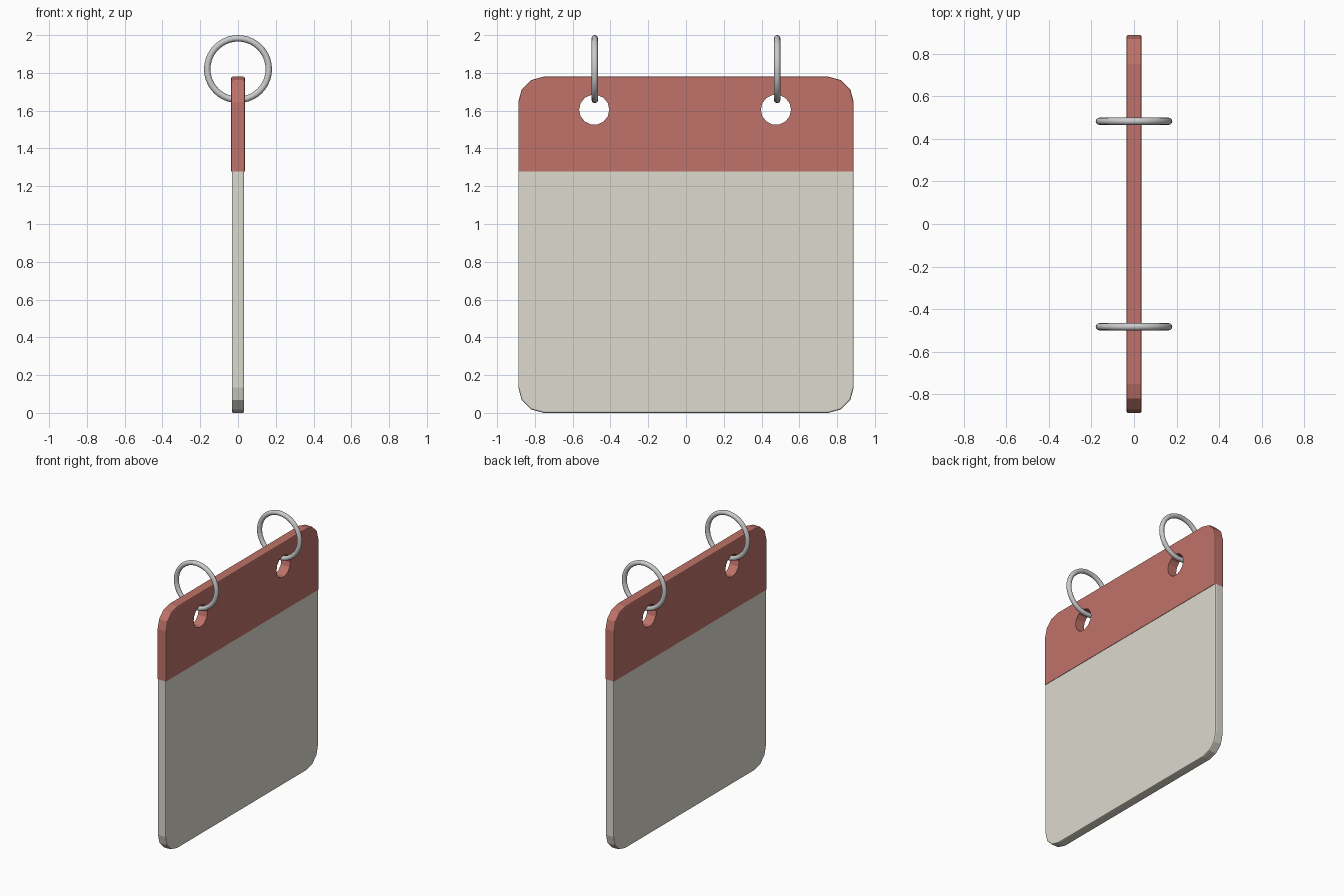
import bpy, bmesh, math

if "Cube" in bpy.data.objects:
    bpy.data.objects.remove(bpy.data.objects["Cube"])

HALF_W, HEIGHT, SEAM = 0.888, 1.78, 1.278
CORNER, STEPS, RIM = 0.135, 3, 0.008


def material(name, color):
    m = bpy.data.materials.new(name)
    m.diffuse_color = (*color, 1)
    m.use_nodes = True
    m.node_tree.nodes["Principled BSDF"].inputs["Base Color"].default_value = m.diffuse_color
    return m


def outline():
    """Rounded square in the y-z plane, counter-clockwise."""
    pts = []
    lo, hi = CORNER, HEIGHT - CORNER
    side = HALF_W - CORNER
    for i, (cy, cz) in enumerate([(side, hi), (-side, hi), (-side, lo), (side, lo)]):
        for s in range(STEPS + 1):
            a = math.radians(90 * (i + s / STEPS))
            pts.append((cy + CORNER * math.cos(a), cz + CORNER * math.sin(a)))
    return pts


def slab(name, half_t, mat, keep_top):
    """Rounded plate with eased rims, cut at the seam."""
    bm = bmesh.new()
    face = bm.faces.new([bm.verts.new((-half_t, y, z)) for y, z in outline()])
    ext = bmesh.ops.extrude_face_region(bm, geom=[face])
    new = [v for v in ext["geom"] if isinstance(v, bmesh.types.BMVert)]
    bmesh.ops.translate(bm, verts=new, vec=(2 * half_t, 0, 0))
    bmesh.ops.recalc_face_normals(bm, faces=bm.faces[:])
    rims = [e for e in bm.edges if abs(e.verts[0].co.x - e.verts[1].co.x) < 1e-5]
    bmesh.ops.bevel(bm, geom=rims, offset=RIM, segments=2, profile=0.5, affect='EDGES')
    bmesh.ops.bisect_plane(bm, geom=bm.verts[:] + bm.edges[:] + bm.faces[:],
                           plane_co=(0, 0, SEAM), plane_no=(0, 0, 1),
                           clear_inner=keep_top, clear_outer=not keep_top)
    bmesh.ops.holes_fill(bm, edges=[e for e in bm.edges if e.is_boundary])
    bmesh.ops.recalc_face_normals(bm, faces=bm.faces[:])
    me = bpy.data.meshes.new(name)
    bm.to_mesh(me)
    bm.free()
    me.materials.append(mat)
    ob = bpy.data.objects.new(name, me)
    bpy.context.collection.objects.link(ob)
    return ob


red = material("red", (0.52, 0.17, 0.14))
cream = material("cream", (0.72, 0.70, 0.62))

# Calendar page and header band
page = slab("page", 0.033, cream, False)
header = slab("header_band", 0.036, red, True)

# Punch the two binding holes through the header
for y in (-0.486, 0.476):
    bpy.ops.mesh.primitive_cylinder_add(vertices=14, radius=0.08, depth=0.4,
                                        location=(0, y, 1.605),
                                        rotation=(0, math.pi / 2, 0))
    cutter = bpy.context.object
    cutter.name = "hole_cutter"
    cutter.hide_render = True
    cutter.data.materials.append(red)
    mod = header.modifiers.new("hole", 'BOOLEAN')
    mod.operation = 'DIFFERENCE'
    mod.solver = 'EXACT'
    mod.object = cutter
    bpy.context.view_layer.objects.active = header
    bpy.ops.object.modifier_apply(modifier=mod.name)
    bpy.data.objects.remove(cutter)

# Binding rings
for side, y in (("left", -0.483), ("right", 0.483)):
    bpy.ops.mesh.primitive_torus_add(major_radius=0.163, minor_radius=0.017,
                                     major_segments=40, minor_segments=12,
                                     location=(0, y, 1.82),
                                     rotation=(math.pi / 2, 0, 0))
    bpy.context.object.name = side + "_ring"
    bpy.ops.object.shade_smooth()
